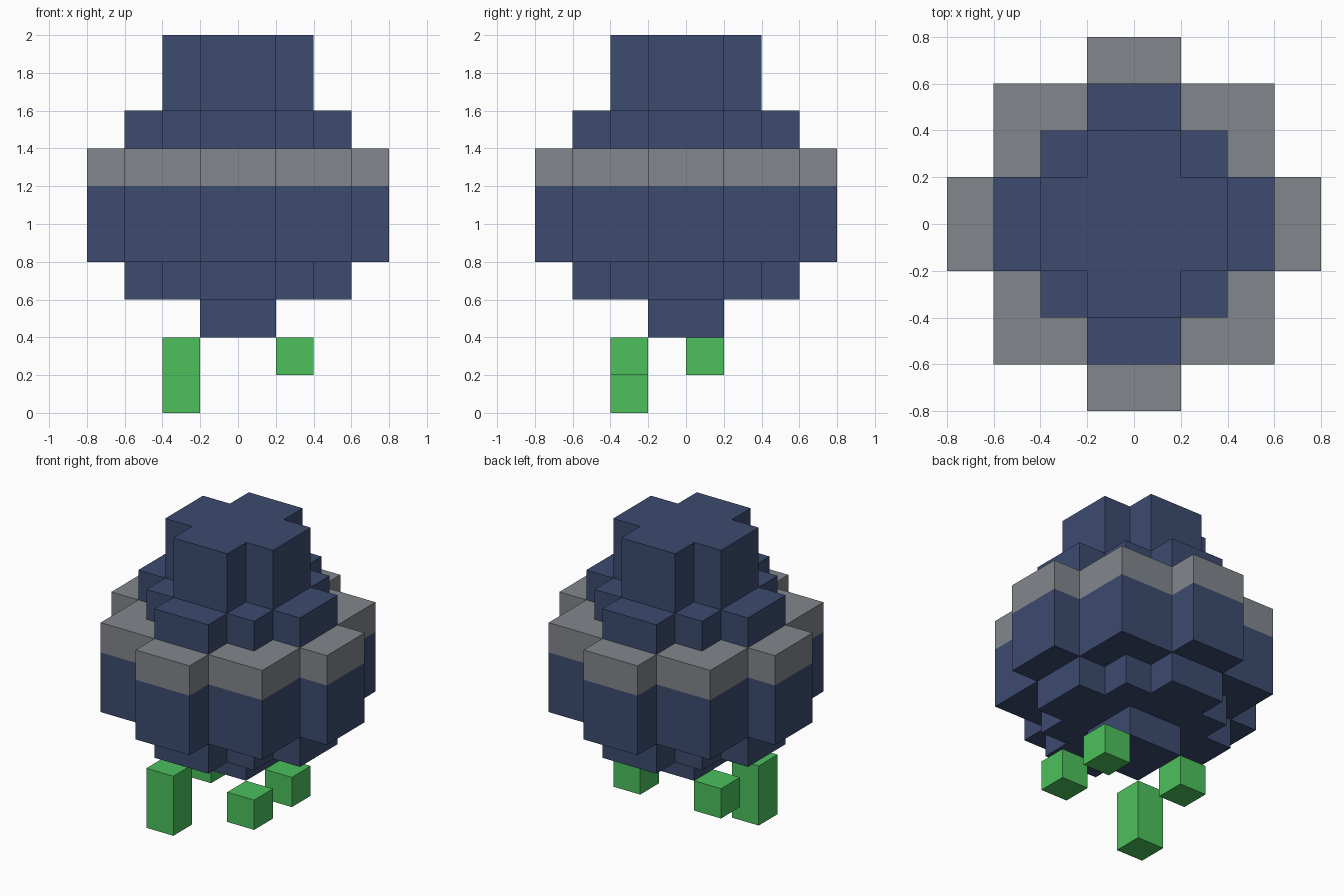
import bpy
import bmesh

cube = bpy.data.objects.get("Cube")
if cube:
    bpy.data.objects.remove(cube, do_unlink=True)


def material(name, rgb):
    m = bpy.data.materials.new(name)
    m.use_nodes = True
    m.diffuse_color = (*rgb, 1)
    m.node_tree.nodes["Principled BSDF"].inputs["Base Color"].default_value = (*rgb, 1)
    return m


NAVY = material("navy blue", (0.045, 0.07, 0.162))
GREY = material("band grey", (0.223, 0.238, 0.258))
GREEN = material("leg green", (0.072, 0.527, 0.107))


def prism(name, outline, z0, z1, mat):
    """Extrude a flat counter-clockwise outline from z0 up to z1."""
    bm = bmesh.new()
    base = bm.faces.new([bm.verts.new((x, y, z0)) for x, y in outline])
    top = bmesh.ops.extrude_face_region(bm, geom=[base], use_keep_orig=True)
    verts = [v for v in top["geom"] if isinstance(v, bmesh.types.BMVert)]
    bmesh.ops.translate(bm, verts=verts, vec=(0, 0, z1 - z0))
    bmesh.ops.recalc_face_normals(bm, faces=bm.faces[:])
    mesh = bpy.data.meshes.new(name)
    bm.to_mesh(mesh)
    bm.free()
    mesh.materials.append(mat)
    obj = bpy.data.objects.new(name, mesh)
    bpy.context.collection.objects.link(obj)
    return obj


def square(r, cx=0, cy=0):
    return [(cx - r, cy - r), (cx + r, cy - r), (cx + r, cy + r), (cx - r, cy + r)]


def stepped(quarter):
    """Repeat a quarter outline four times around the z axis."""
    points = []
    for _ in range(4):
        points += quarter
        quarter = [(-y, x) for x, y in quarter]
    return points


# Stepped outlines, each given by its +x/+y quarter
small = stepped([(0.4, -0.2), (0.4, 0.2), (0.2, 0.2)])
medium = stepped([(0.6, -0.2), (0.6, 0.2), (0.4, 0.2), (0.4, 0.4), (0.2, 0.4)])
large = stepped([(0.8, -0.2), (0.8, 0.2), (0.6, 0.2), (0.6, 0.6), (0.2, 0.6)])

# Body layers from the bottom up
prism("body_base", square(0.2), 0.4, 0.6, NAVY)
prism("lower_body", medium, 0.6, 0.8, NAVY)
prism("main_body", large, 0.8, 1.2, NAVY)
prism("rim_band", large, 1.2, 1.4, GREY)
prism("shoulder", medium, 1.4, 1.6, NAVY)
prism("crown", small, 1.6, 2.0, NAVY)

# Blocks beneath the body, one of them twice as long
for name, x, y, z in (("front_right_leg", -0.3, -0.3, 0.0),
                      ("front_left_leg", 0.3, -0.3, 0.2),
                      ("back_right_leg", -0.3, 0.1, 0.2),
                      ("back_left_leg", 0.3, 0.1, 0.2)):
    prism(name, square(0.1, x, y), z, 0.4, GREEN)
